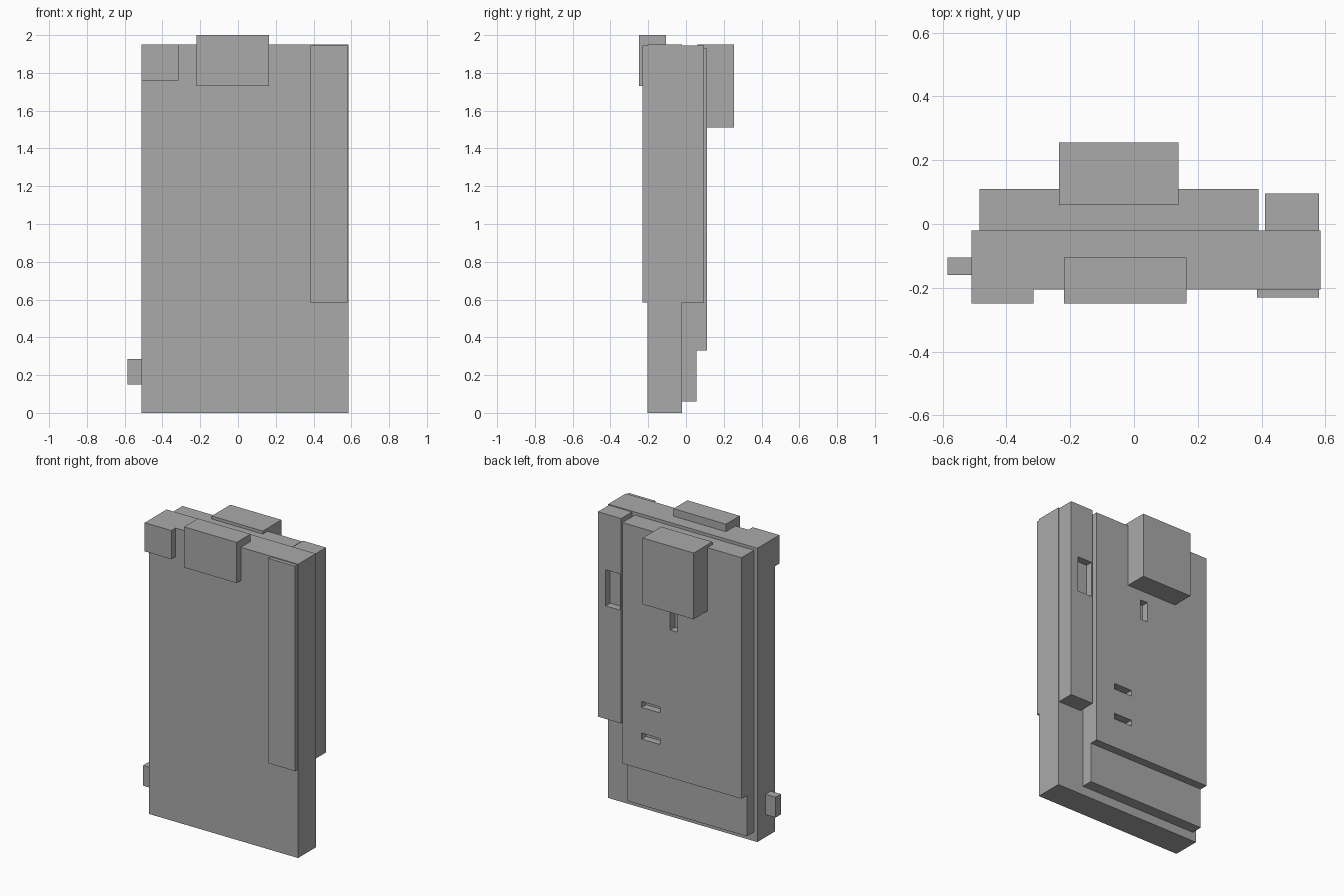
import bpy

if "Cube" in bpy.data.objects:
    bpy.data.objects.remove(bpy.data.objects["Cube"], do_unlink=True)

grey = bpy.data.materials.new("plain_grey")
grey.use_nodes = True
grey.diffuse_color = (0.4, 0.4, 0.4, 1)
grey.node_tree.nodes["Principled BSDF"].inputs["Base Color"].default_value = (0.4, 0.4, 0.4, 1)


def box(name, x, y, z):
    """Axis-aligned box from (low, high) ranges."""
    spans = (x, y, z)
    bpy.ops.mesh.primitive_cube_add(size=1, location=[(a + b) / 2 for a, b in spans])
    ob = bpy.context.object
    ob.name = ob.data.name = name
    ob.scale = [b - a for a, b in spans]
    bpy.ops.object.transform_apply(location=False, rotation=False, scale=True)
    ob.data.materials.append(grey)
    return ob


def cut_slot(target, x, y, z):
    """Cut a box-shaped recess into the target."""
    cutter = box("slot_cutter", x, y, z)
    cutter.hide_render = True
    mod = target.modifiers.new("slot", 'BOOLEAN')
    mod.operation = 'DIFFERENCE'
    mod.solver = 'EXACT'
    mod.object = cutter
    bpy.context.view_layer.objects.active = target
    bpy.ops.object.modifier_apply(modifier=mod.name)
    bpy.data.objects.remove(cutter, do_unlink=True)


# Main slab
FRONT, BACK = -0.205, -0.02
box("main_slab", (-0.51, 0.585), (FRONT, BACK), (0, 1.95))

# Front parts
box("front_strip", (0.385, 0.58), (-0.23, FRONT), (0.585, 1.945))
box("front_corner_block", (-0.51, -0.315), (-0.25, FRONT), (1.76, 1.95))
box("front_top_block", (-0.22, 0.165), (-0.25, -0.105), (1.73, 2.0))

# Side peg
box("side_peg", (-0.585, -0.51), (-0.16, -0.105), (0.15, 0.285))

# Back parts
back_strip = box("back_strip", (0.41, 0.58), (BACK, 0.095), (0.585, 1.945))
back_plate = box("back_plate", (-0.485, 0.39), (BACK, 0.11), (0.33, 1.93))
box("lower_back_plate", (-0.485, 0.39), (BACK, 0.055), (0.06, 0.33))
box("back_top_block", (-0.235, 0.14), (0.06, 0.255), (1.51, 1.95))

# Recessed slots
cut_slot(back_strip, (0.417, 0.524), (0.047, 0.2), (1.335, 1.575))
cut_slot(back_plate, (-0.015, 0.039), (0.062, 0.2), (1.31, 1.445))
for low in (0.53, 0.74):
    cut_slot(back_plate, (0.113, 0.249), (0.062, 0.2), (low, low + 0.04))
